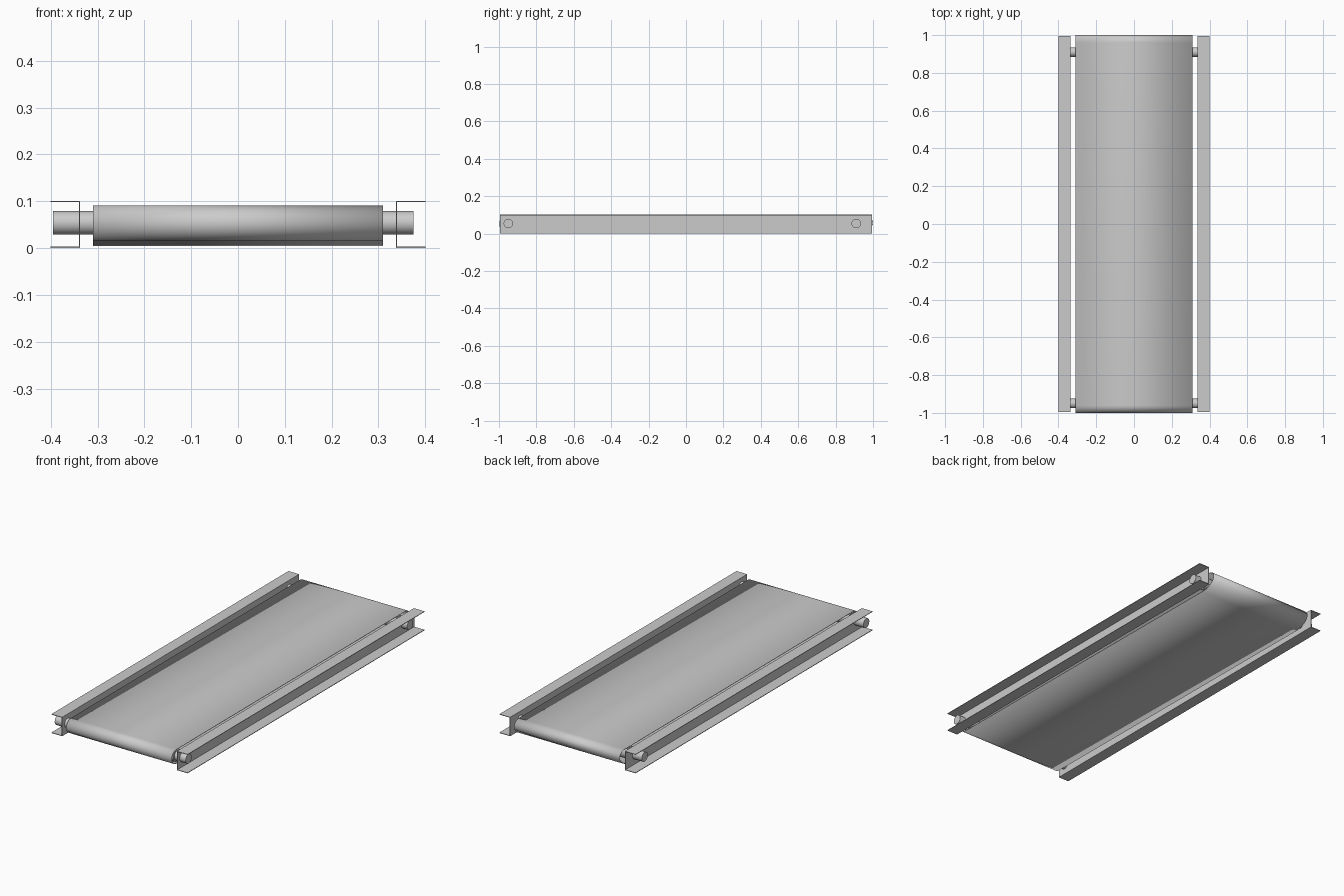
import bpy, bmesh, math
from mathutils import Vector

if "Cube" in bpy.data.objects:
    bpy.data.objects.remove(bpy.data.objects["Cube"])


def make_object(name, bm, smooth=False):
    bmesh.ops.recalc_face_normals(bm, faces=bm.faces[:])
    mesh = bpy.data.meshes.new(name)
    bm.to_mesh(mesh)
    bm.free()
    ob = bpy.data.objects.new(name, mesh)
    bpy.context.collection.objects.link(ob)
    if smooth:
        bpy.ops.object.select_all(action='DESELECT')
        ob.select_set(True)
        bpy.context.view_layer.objects.active = ob
        bpy.ops.object.shade_smooth_by_angle(angle=math.radians(30))
    return ob


def prism(name, points, offset, smooth=False):
    """Extrude a closed outline along an offset vector."""
    bm = bmesh.new()
    face = bm.faces.new([bm.verts.new(p) for p in points])
    result = bmesh.ops.extrude_face_region(bm, geom=[face], use_keep_orig=True)
    verts = [v for v in result['geom'] if isinstance(v, bmesh.types.BMVert)]
    bmesh.ops.translate(bm, verts=verts, vec=Vector(offset))
    return make_object(name, bm, smooth)


def rod(name, x0, x1, y, z, r, n=48):
    ring = [(x0, y + r * math.cos(2 * math.pi * i / n),
             z + r * math.sin(2 * math.pi * i / n)) for i in range(n)]
    return prism(name, ring, (x1 - x0, 0, 0), True)


def arc(cy, cz, ry, rz, a0, a1, n):
    angles = [math.radians(a0 + (a1 - a0) * i / n) for i in range(n + 1)]
    return [(cy + ry * math.cos(a), cz + rz * math.sin(a)) for a in angles]


# C-channel side rails, web inside and flanges outward
T = 0.003
for side, s in (("left", -1), ("right", 1)):
    section = [(0.40, 0), (0.337, 0), (0.337, 0.101), (0.40, 0.101),
               (0.40, 0.101 - T), (0.337 + T, 0.101 - T),
               (0.337 + T, T), (0.40, T)]
    prism(side + "_rail", [(s * x, -0.995, z) for x, z in section], (0, 1.99, 0))

# Belt loop: round front end, deeper drive end at the back
W = 0.31
outline = (arc(-0.96, 0.053, 0.04, 0.038, 270, 90, 24)
           + arc(0.96, 0.059, 0.04, 0.032, 90, 0, 14)
           + arc(0.91, 0.059, 0.09, 0.055, 0, -90, 18)[1:])
bm = bmesh.new()
left = [bm.verts.new((-W, y, z)) for y, z in outline]
right = [bm.verts.new((W, y, z)) for y, z in outline]
for i in range(len(outline)):
    j = (i + 1) % len(outline)
    bm.faces.new((left[i], left[j], right[j], right[i]))
belt = make_object("belt", bm, True)
solid = belt.modifiers.new("thickness", 'SOLIDIFY')
solid.thickness = 0.003
solid.offset = -1

# Rollers inside the belt, with axles passing through the rails
for end, y in (("front", -0.95), ("back", 0.91)):
    rod(end + "_roller", -W + 0.002, W - 0.002, y, 0.054, 0.033)
    rod(end + "_axle", -0.395, 0.375, y, 0.054, 0.025)
